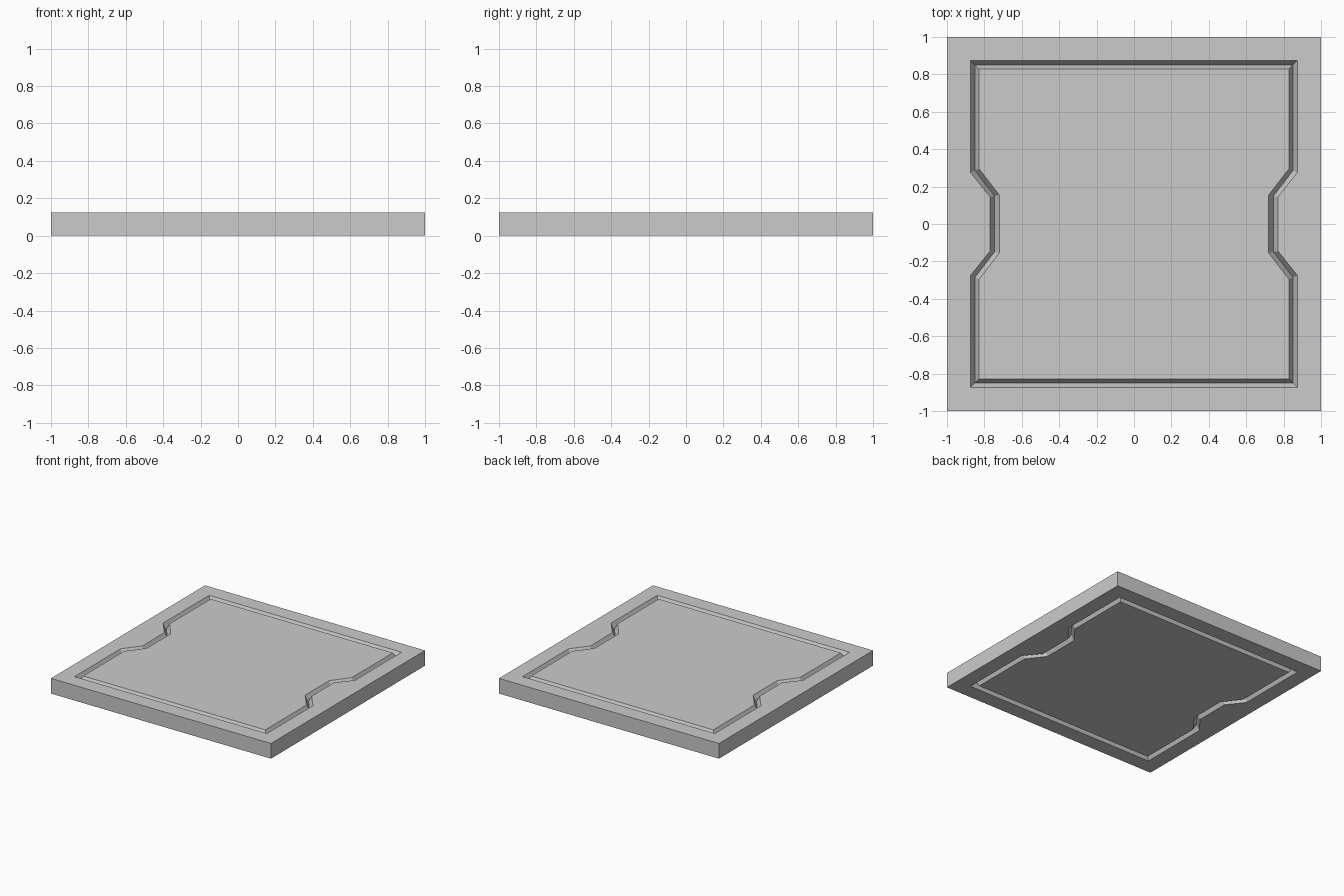
import bpy, bmesh

if "Cube" in bpy.data.objects:
    bpy.data.objects.remove(bpy.data.objects["Cube"])

T = 0.125      # panel thickness
D = 0.045      # groove depth


def outline(bm, c, shoulder, nx, ny, z):
    """Twelve-point square outline with a notch in the left and right sides."""
    q = [(nx, ny), (c, shoulder), (c, c)]
    pts = q + [(-x, y) for x, y in reversed(q)]
    pts += [(-x, -y) for x, y in pts]
    return [bm.verts.new((x, y, z)) for x, y in pts]


# Outline sizes: half width, shoulder y, notch x, notch y
INNER = (0.828, 0.295, 0.72, 0.155)
MID = (0.85, 0.285, 0.746, 0.15)
OUTER = (0.874, 0.275, 0.77, 0.145)
EDGE = (1.0, 0.275, 1.0, 0.145)

bm = bmesh.new()

# Sections from the top centre, over the rim, to the bottom centre
sections = [(INNER, T), (MID, T - D), (OUTER, T), (EDGE, T),
            (EDGE, 0), (OUTER, 0), (MID, D), (INNER, 0)]
loops = [outline(bm, *size, z) for size, z in sections]

# Grooves, border and sides
for a, b in zip(loops, loops[1:]):
    for i in range(len(a)):
        j = (i + 1) % len(a)
        bm.faces.new((a[i], b[i], b[j], a[j]))

# Flat centre fields
bm.faces.new(loops[0])
bm.faces.new(reversed(loops[-1]))
bmesh.ops.recalc_face_normals(bm, faces=bm.faces)

mesh = bpy.data.meshes.new("grooved_panel")
bm.to_mesh(mesh)
bm.free()
panel = bpy.data.objects.new("grooved_panel", mesh)
bpy.context.collection.objects.link(panel)
